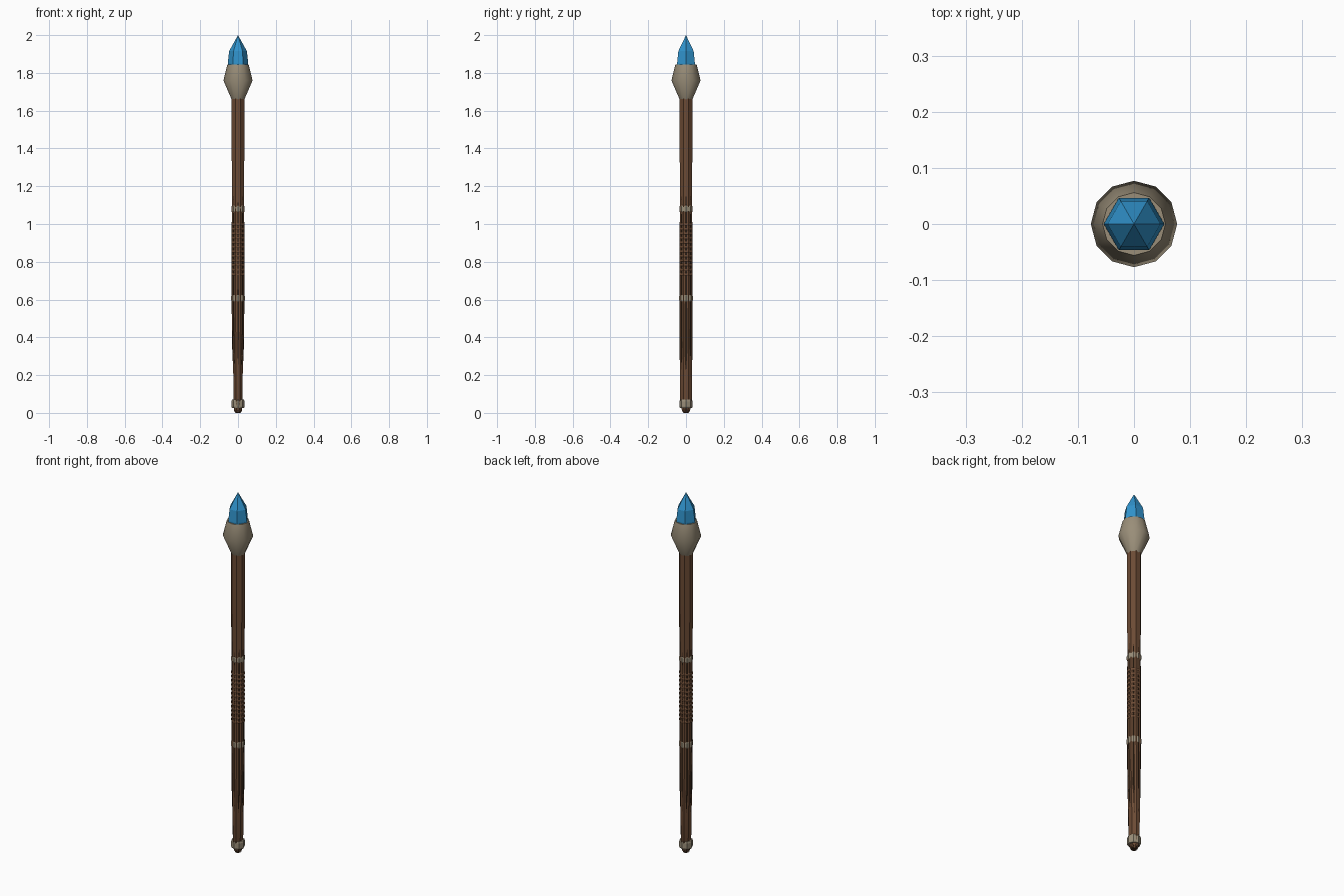
import bpy, math

if "Cube" in bpy.data.objects:
    bpy.data.objects.remove(bpy.data.objects["Cube"])


def material(name, rgb):
    m = bpy.data.materials.new(name)
    m.diffuse_color = (*rgb, 1)
    m.use_nodes = True
    m.node_tree.nodes["Principled BSDF"].inputs["Base Color"].default_value = m.diffuse_color
    return m


WOOD = material("wood", (0.15, 0.07, 0.035))
DARK = material("dark_wood", (0.05, 0.025, 0.012))
METAL = material("aged_metal", (0.32, 0.27, 0.19))
CRYSTAL = material("blue_crystal", (0.03, 0.29, 0.60))


def lathe(name, profile, sides, mat, turn=0.0, smooth=None):
    """Stack polygon rings from (x radius, y radius, z); a zero radius is a point."""
    verts, rings, faces = [], [], []
    for rx, ry, z in profile:
        n = 1 if rx == 0 else sides
        rings.append(range(len(verts), len(verts) + n))
        for i in range(n):
            a = turn + math.tau * i / sides
            verts.append((rx * math.cos(a), ry * math.sin(a), z))
    for lo, hi in zip(rings, rings[1:]):
        for i in range(sides):
            j = (i + 1) % sides
            if len(hi) == 1:
                faces.append((lo[i], lo[j], hi[0]))
            else:
                faces.append((lo[i], lo[j], hi[j], hi[i]))
    faces.append(tuple(reversed(rings[0])))
    if len(rings[-1]) > 1:
        faces.append(tuple(rings[-1]))
    mesh = bpy.data.meshes.new(name)
    mesh.from_pydata(verts, [], faces)
    mesh.materials.append(mat)
    obj = bpy.data.objects.new(name, mesh)
    bpy.context.collection.objects.link(obj)
    if smooth:
        bpy.ops.object.select_all(action="DESELECT")
        obj.select_set(True)
        bpy.context.view_layer.objects.active = obj
        bpy.ops.object.shade_smooth_by_angle(angle=math.radians(smooth))
    return obj


# Octagonal shaft, slightly narrower at the foot
lathe("shaft", [(0.018, 0.018, 0.005), (0.024, 0.034, 0.04), (0.029, 0.035, 0.3),
                (0.034, 0.035, 0.6), (0.033, 0.034, 1.1), (0.036, 0.036, 1.35),
                (0.036, 0.036, 1.70)], 8, WOOD, math.pi / 8, 30)

# Dark inlay whose corners show through the shaft faces
lathe("dark_inlay", [(0.018, 0.030, 0.04), (0.031, 0.034, 0.35),
                     (0.034, 0.034, 0.6), (0.033, 0.033, 1.05),
                     (0.030, 0.030, 1.25)], 8, DARK)

# Wrapped grip
for i in range(12):
    z = 0.735 + i * 0.024
    lathe(f"grip_wrap_{i + 1}", [(0.032, 0.032, z - 0.010), (0.036, 0.036, z - 0.004),
                                 (0.036, 0.036, z + 0.004), (0.032, 0.032, z + 0.010)],
          8, WOOD, math.pi / 8)

# Metal bands
for name, z, h, r in (("upper_band", 1.08, 0.017, 0.0355),
                      ("lower_band", 0.607, 0.02, 0.036),
                      ("foot_band", 0.048, 0.022, 0.035)):
    lathe(name, [(r - 0.003, r - 0.003, z - h), (r, r, z - h * 0.6),
                 (r, r, z + h * 0.6), (r - 0.003, r - 0.003, z + h)], 8, METAL)

# Foot tip
lathe("foot_tip", [(0.014, 0.014, 0.0), (0.021, 0.021, 0.012), (0.021, 0.021, 0.04)],
      8, DARK)

# Bulbous metal head
lathe("head", [(0.034, 0.034, 1.66), (0.077, 0.077, 1.76), (0.056, 0.056, 1.845)],
      12, METAL, 0, 60)

# Six-sided crystal
lathe("crystal", [(0.054, 0.054, 1.83), (0.054, 0.054, 1.853), (0.047, 0.047, 1.915),
                  (0, 0, 2.0)], 6, CRYSTAL)
